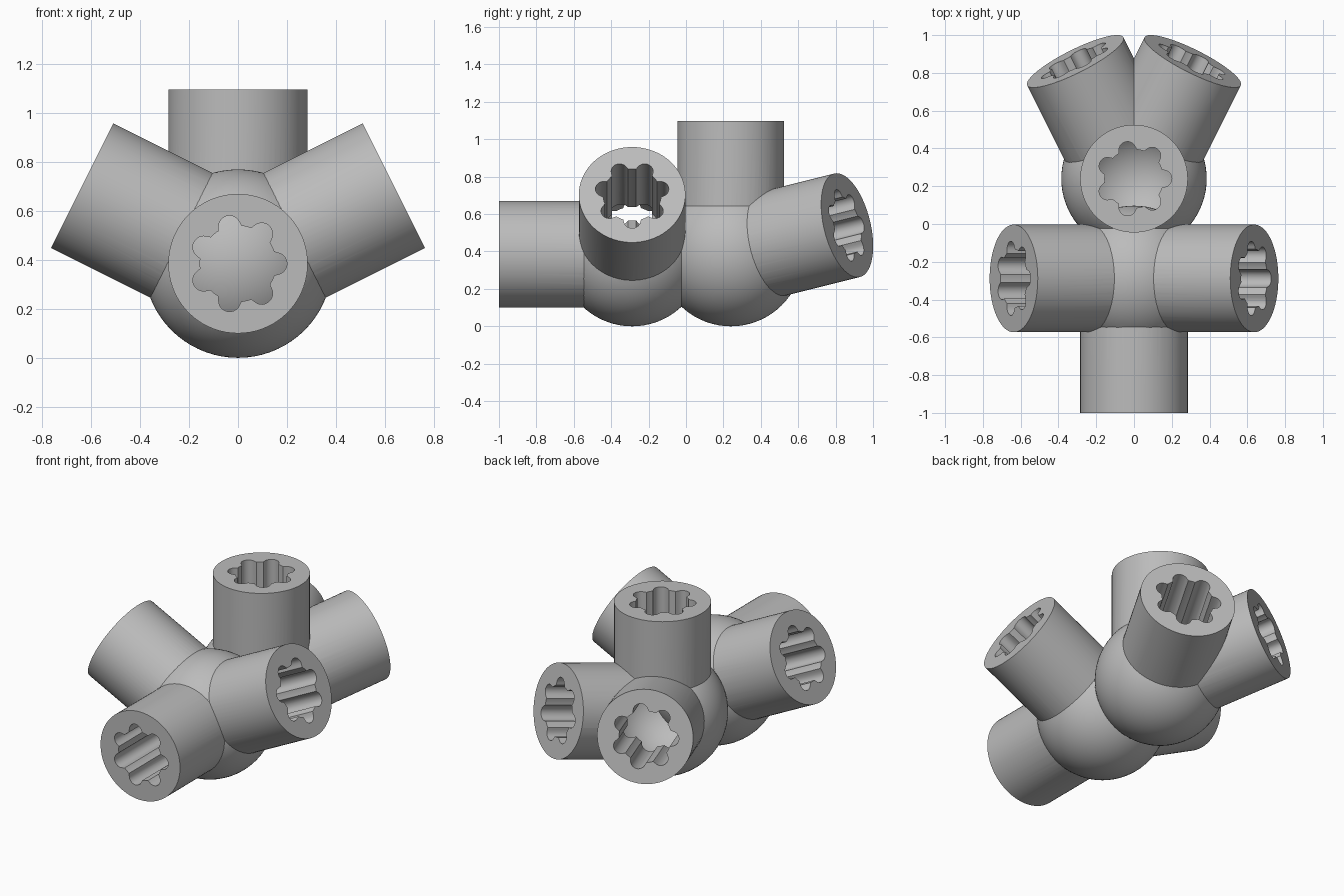
import bpy, bmesh
from math import cos, sin, pi, sqrt, radians
from mathutils import Vector

if "Cube" in bpy.data.objects:
    bpy.data.objects.remove(bpy.data.objects["Cube"], do_unlink=True)

BALL, CAVITY = 0.385, 0.30        # joint ball and its hollow
TUBE, REACH = 0.285, 0.712        # socket radius and length from the ball centre
BORE, LOBE, LOBES = 0.155, 0.045, 7

grey = bpy.data.materials.new("plain grey")
grey.use_nodes = True
grey.diffuse_color = (0.5, 0.5, 0.5, 1)
grey.node_tree.nodes["Principled BSDF"].inputs["Base Color"].default_value = (0.5, 0.5, 0.5, 1)


def make_object(name, bm):
    bmesh.ops.recalc_face_normals(bm, faces=bm.faces)
    mesh = bpy.data.meshes.new(name)
    bm.to_mesh(mesh)
    bm.free()
    mesh.materials.append(grey)
    obj = bpy.data.objects.new(name, mesh)
    bpy.context.collection.objects.link(obj)
    return obj


def ball(name, centre, radius):
    bm = bmesh.new()
    bmesh.ops.create_uvsphere(bm, u_segments=72, v_segments=36, radius=radius)
    bmesh.ops.translate(bm, verts=bm.verts, vec=centre)
    return make_object(name, bm)


def prism(name, profile, centre, direction, start, end):
    """Extrude a closed profile outward from a ball centre."""
    turn = Vector((0, 0, 1)).rotation_difference(Vector(direction).normalized())
    bm = bmesh.new()
    rings = [[bm.verts.new(centre + turn @ Vector((x, y, h))) for x, y in profile]
             for h in (start, end)]
    bm.faces.new(rings[0][::-1])
    bm.faces.new(rings[1])
    n = len(profile)
    for i in range(n):
        j = (i + 1) % n
        bm.faces.new((rings[0][i], rings[0][j], rings[1][j], rings[1][i]))
    return make_object(name, bm)


def polar(radius_at, steps):
    angles = [2 * pi * i / steps for i in range(steps)]
    return [(radius_at(a) * cos(a), radius_at(a) * sin(a)) for a in angles]


def bore_radius(angle):
    """Round hole with circular lobes spaced around its rim."""
    pitch = 2 * pi / LOBES
    off = (angle + pitch / 2) % pitch - pitch / 2
    gap = LOBE ** 2 - (BORE * sin(off)) ** 2
    return max(BORE, BORE * cos(off) + sqrt(gap)) if gap > 0 else BORE


def combine(body, other, operation):
    mod = body.modifiers.new(operation.lower(), "BOOLEAN")
    mod.operation, mod.solver, mod.object = operation, "EXACT", other
    with bpy.context.temp_override(object=body, active_object=body):
        bpy.ops.object.modifier_apply(modifier=mod.name)
    bpy.data.objects.remove(other, do_unlink=True)


round_profile = polar(lambda a: TUBE, 72)
lobed_profile = polar(bore_radius, LOBES * 20)


def joint(name, centre, directions):
    centre = Vector(centre)
    body = ball(name, centre, BALL)
    for d in directions:
        combine(body, prism("socket", round_profile, centre, d, 0.05, REACH), "UNION")
    combine(body, ball("cavity", centre, CAVITY), "DIFFERENCE")
    for d in directions:
        combine(body, prism("bore", lobed_profile, centre, d, 0.1, REACH + 0.05), "DIFFERENCE")
    bpy.ops.object.select_all(action="DESELECT")
    body.select_set(True)
    bpy.context.view_layer.objects.active = body
    bpy.ops.object.shade_smooth_by_angle(angle=radians(25))


# Front joint: one socket forward, two raised to the sides
joint("front_joint", (0, -0.288, BALL), [(0, -1, 0), (2, 0, 1), (-2, 0, 1)])
# Back joint: one socket upright, two spread to the rear
joint("back_joint", (0, 0.24, BALL), [(0, 0, 1), (1, 2, 0.5), (-1, 2, 0.5)])
